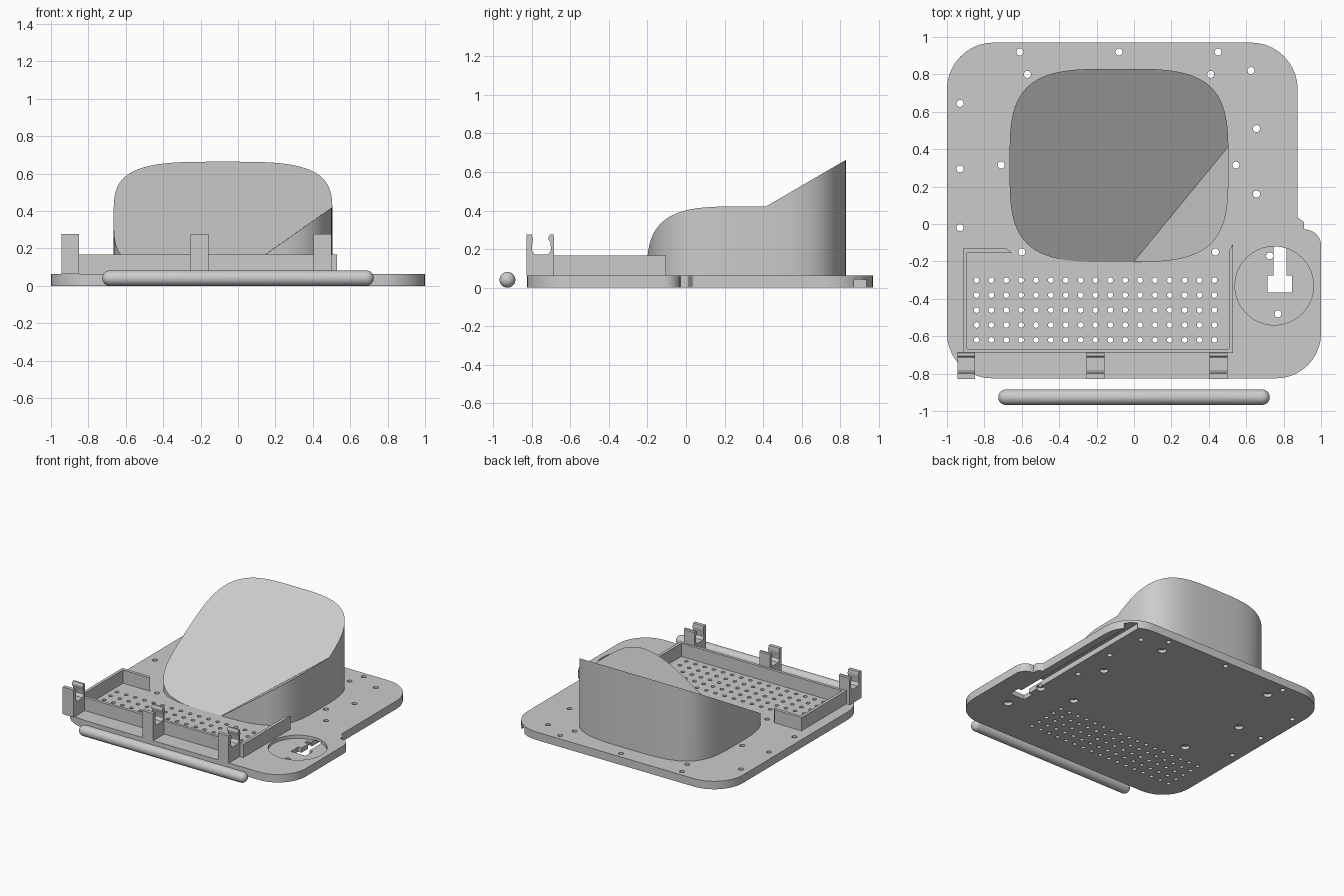
import bpy, bmesh, math
from mathutils import Vector

if "Cube" in bpy.data.objects:
    bpy.data.objects.remove(bpy.data.objects["Cube"], do_unlink=True)

grey = bpy.data.materials.new("plain grey")
grey.use_nodes = True
grey.diffuse_color = (0.6, 0.6, 0.6, 1)
grey.node_tree.nodes["Principled BSDF"].inputs["Base Color"].default_value = (0.6, 0.6, 0.6, 1)


def finish(name, bm):
    bmesh.ops.recalc_face_normals(bm, faces=bm.faces)
    mesh = bpy.data.meshes.new(name)
    bm.to_mesh(mesh)
    bm.free()
    mesh.materials.append(grey)
    ob = bpy.data.objects.new(name, mesh)
    bpy.context.collection.objects.link(ob)
    return ob


def add_prism(bm, pts, lo, hi, axis="z"):
    """Extrude an outline; axis x takes (y, z) points, axis z takes (x, y)."""
    def ring(h):
        return [bm.verts.new((h, *p) if axis == "x" else (*p, h)) for p in pts]
    a, b = ring(lo), ring(hi)
    bm.faces.new(a[::-1])
    bm.faces.new(b)
    for i in range(len(pts)):
        bm.faces.new((a[i - 1], a[i], b[i], b[i - 1]))


def rect(x0, x1, y0, y1):
    return [(x0, y0), (x1, y0), (x1, y1), (x0, y1)]


def circle(x, y, r, n=16):
    return [(x + r * math.cos(i * math.tau / n), y + r * math.sin(i * math.tau / n)) for i in range(n)]


def rounded(corners, steps=10):
    """Outline with a true arc at every (x, y, radius) corner."""
    out = []
    for i, (x, y, r) in enumerate(corners):
        p = Vector((x, y))
        a = (Vector(corners[i - 1][:2]) - p).normalized()
        b = (Vector(corners[(i + 1) % len(corners)][:2]) - p).normalized()
        half = math.acos(a.dot(b)) / 2
        centre = p + (a + b).normalized() * r / math.sin(half)
        start = p + a * r / math.tan(half) - centre
        end = p + b * r / math.tan(half) - centre
        sweep = math.pi - 2 * half
        for k in range(steps + 1):
            t = k / steps
            w0, w1 = math.sin((1 - t) * sweep), math.sin(t * sweep)
            out.append(tuple(centre + (start * w0 + end * w1) / math.sin(sweep)))
    return out


def smooth(ob):
    bpy.ops.object.select_all(action="DESELECT")
    ob.select_set(True)
    bpy.context.view_layer.objects.active = ob
    bpy.ops.object.shade_smooth_by_angle(angle=math.radians(35))


def cut(ob, bm):
    cutter = finish("cutter", bm)
    cutter.hide_render = True
    mod = ob.modifiers.new("cut", "BOOLEAN")
    mod.operation, mod.solver, mod.object = "DIFFERENCE", "EXACT", cutter
    bpy.context.view_layer.objects.active = ob
    bpy.ops.object.modifier_apply(modifier=mod.name)
    bpy.data.objects.remove(cutter, do_unlink=True)


# Base plate with rounded corners and a small side step
TOP = 0.063
bm = bmesh.new()
add_prism(bm, rounded([(-1, -0.825, 0.24), (1, -0.825, 0.24), (1, -0.03, 0.085), (0.91, -0.03, 0.004),
                       (0.91, 0.01, 0.012), (0.875, 0.035, 0.012), (0.875, 0.97, 0.25), (-1, 0.97, 0.25)]), 0, TOP)
plate = finish("base_plate", bm)

# Round recess in the plate
bm = bmesh.new()
add_prism(bm, circle(0.75, -0.33, 0.21, 64), 0.037, 0.2)
cut(plate, bm)

# T-shaped slot, and the cable channel underneath that leaves at the side
bm = bmesh.new()
add_prism(bm, rect(0.715, 0.845, -0.365, -0.275), -0.1, 0.2)
cut(plate, bm)
bm = bmesh.new()
add_prism(bm, [(0.745, -0.3), (0.815, -0.3), (0.815, 0.87), (0.95, 0.87), (0.95, 0.935), (0.745, 0.935)], -0.1, 0.042)
cut(plate, bm)

# Perforated grid and screw holes
countersunk = [(-0.57, 0.8), (0.41, 0.8), (-0.71, 0.315), (0.545, 0.315),
               (-0.6, -0.15), (0.435, -0.15), (0.725, -0.17), (0.77, -0.48)]
screws = countersunk + [(-0.61, 0.92), (-0.08, 0.92), (0.45, 0.92), (0.625, 0.82), (-0.93, 0.645),
                        (0.655, 0.51), (-0.93, 0.295), (0.655, 0.16), (-0.93, -0.02)]
bm = bmesh.new()
for col in range(17):
    for row in range(5):
        add_prism(bm, circle(-0.842 + col * 0.0795, -0.3 - row * 0.08, 0.015), -0.1, 0.2)
for x, y in screws:
    add_prism(bm, circle(x, y, 0.019), -0.1, 0.2)
cut(plate, bm)
bm = bmesh.new()
for x, y in countersunk:
    add_prism(bm, circle(x, y, 0.032), -0.1, 0.025)
cut(plate, bm)
smooth(plate)

# Superellipse block whose top is two crossing slopes
bm = bmesh.new()
outline = []
for i in range(128):
    c, s = math.cos(i * math.tau / 128), math.sin(i * math.tau / 128)
    outline.append((-0.08 + 0.585 * math.copysign(abs(c) ** (2 / 3.6), c),
                    0.313 + 0.517 * math.copysign(abs(s) ** (2 / 3.6), s)))
add_prism(bm, outline, 0.05, 1)
BACK, SIDE = 0.583, 0.71
bmesh.ops.bisect_plane(bm, geom=bm.verts[:] + bm.edges[:] + bm.faces[:],
                       plane_co=(0, -0.2, 0), plane_no=(SIDE, -BACK, 0))
for v in bm.verts:
    if v.co.z > 0.5:
        v.co.z = TOP + max(BACK * (v.co.y + 0.2), SIDE * v.co.x, 0)
block = finish("sloped_block", bm)
smooth(block)

# Tray walls around the perforated grid
walls = {
    "tray_left_end": [(0.507, -0.69), (0.53, -0.69), (0.53, -0.105), (0.507, -0.145)],
    "tray_right_end": rect(-0.915, -0.892, -0.69, -0.13),
    "tray_front": rect(-0.892, 0.507, -0.69, -0.667),
    "tray_back_lip": [(-0.892, -0.155), (-0.655, -0.155), (-0.68, -0.13), (-0.892, -0.13)],
}
for name, pts in walls.items():
    bm = bmesh.new()
    add_prism(bm, pts, TOP - 0.01, 0.167)
    finish(name, bm)

# Snap clips along the front
clip = [(-0.828, TOP), (-0.685, TOP), (-0.685, 0.27), (-0.69, 0.277), (-0.705, 0.277), (-0.713, 0.265),
        (-0.713, 0.25), (-0.703, 0.235), (-0.7, 0.195), (-0.715, 0.172), (-0.785, 0.172), (-0.8, 0.195),
        (-0.797, 0.235), (-0.793, 0.25), (-0.8, 0.277), (-0.828, 0.277)]
for name, x in (("right_clip", -0.945), ("middle_clip", -0.253), ("left_clip", 0.405)):
    bm = bmesh.new()
    add_prism(bm, clip, x, x + 0.094, "x")
    smooth(finish(name, bm))

# Round-ended rod lying in front
bm = bmesh.new()
bmesh.ops.create_uvsphere(bm, u_segments=32, v_segments=16, radius=0.041)
for v in bm.verts:
    x, y, z = v.co
    v.co = (z, x - 0.926, y + 0.041)
middle = [e for e in bm.edges if all(abs(v.co.x) < 1e-5 for v in e.verts)]
bmesh.ops.split_edges(bm, edges=middle)
for f in bm.faces:
    f.tag = f.calc_center_median().x > 0
for v in bm.verts:
    v.co.x += 0.685 if v.link_faces[0].tag else -0.685
bmesh.ops.bridge_loops(bm, edges=[e for e in bm.edges if e.is_boundary])
smooth(finish("rod", bm))
